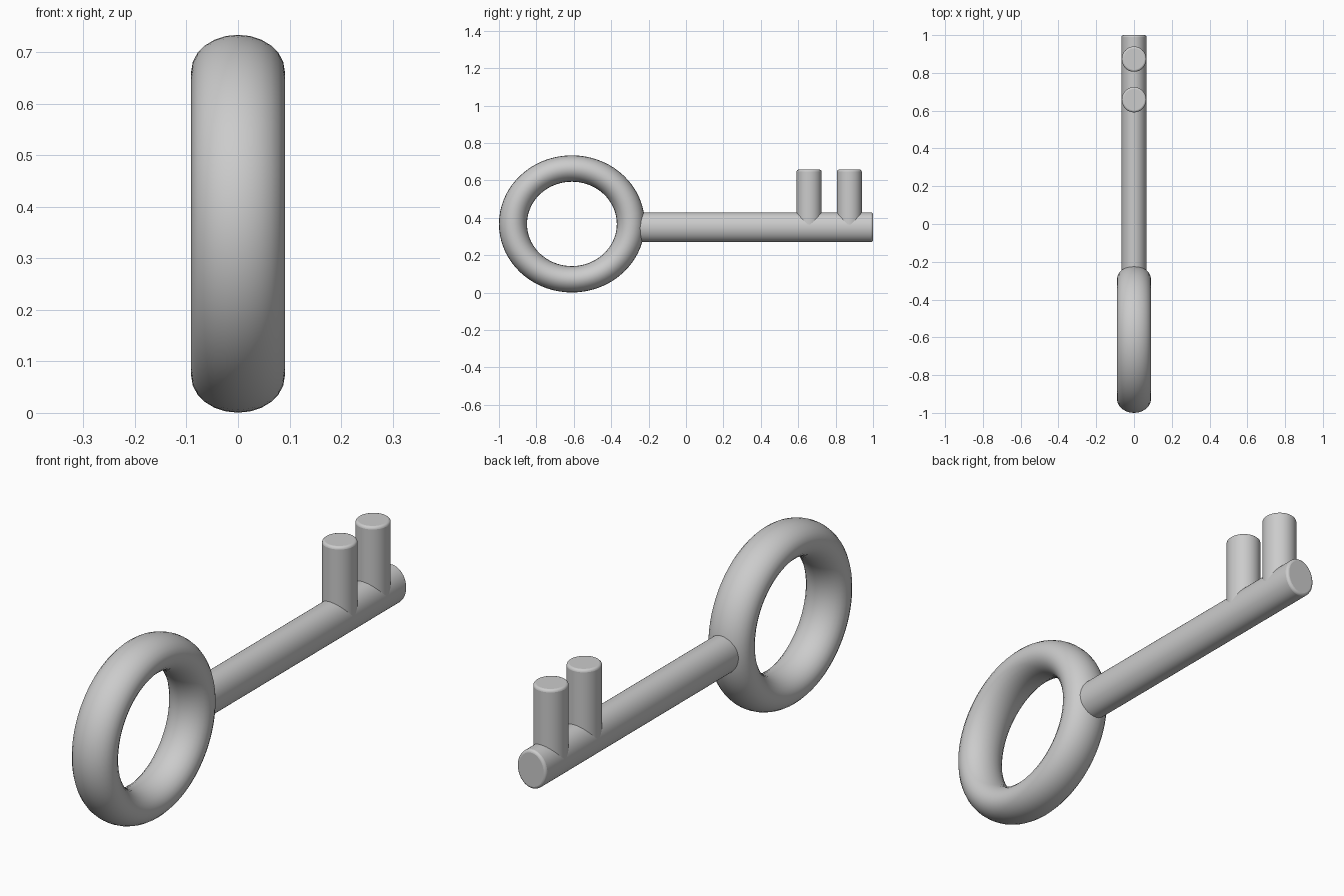
import bpy
from math import pi, radians

if "Cube" in bpy.data.objects:
    bpy.data.objects.remove(bpy.data.objects["Cube"])


def finish(obj, name):
    obj.name = name
    bpy.ops.object.transform_apply(location=False, rotation=True, scale=True)
    bpy.ops.object.shade_smooth_by_angle(angle=radians(40))


def rod(name, loc, rot, scale, length):
    """Elliptical rod with softly rounded end rims."""
    bpy.ops.mesh.primitive_cylinder_add(vertices=48, radius=1, depth=length,
                                        location=loc, rotation=rot)
    obj = bpy.context.object
    obj.scale = (scale[0], scale[1], 1)
    finish(obj, name)
    bevel = obj.modifiers.new("rim", 'BEVEL')
    bevel.width = 0.01
    bevel.segments = 3
    bevel.limit_method = 'ANGLE'
    bevel.angle_limit = radians(40)
    return obj


# Ring handle: torus lying in the YZ plane, slightly oval and widened in x
bpy.ops.mesh.primitive_torus_add(major_segments=72, minor_segments=24,
                                 major_radius=0.315, minor_radius=0.075,
                                 location=(0, -0.61, 0.367))
ring = bpy.context.object
ring.rotation_euler = (0, pi / 2, 0)
ring.scale = (0.94, 1.0, 1.21)
finish(ring, "ring_handle")

# Shaft: runs from inside the ring's tube to the tip
y0, y1 = -0.29, 1.0
rod("shaft", (0, (y0 + y1) / 2, 0.349), (pi / 2, 0, 0), (0.066, 0.079), y1 - y0)

# Two upright teeth rooted in the shaft
z0, z1 = 0.35, 0.657
for i, y in enumerate((0.658, 0.873)):
    rod(f"tooth_{i + 1}", (0, y, (z0 + z1) / 2), (0, 0, 0), (0.065, 0.067), z1 - z0)
